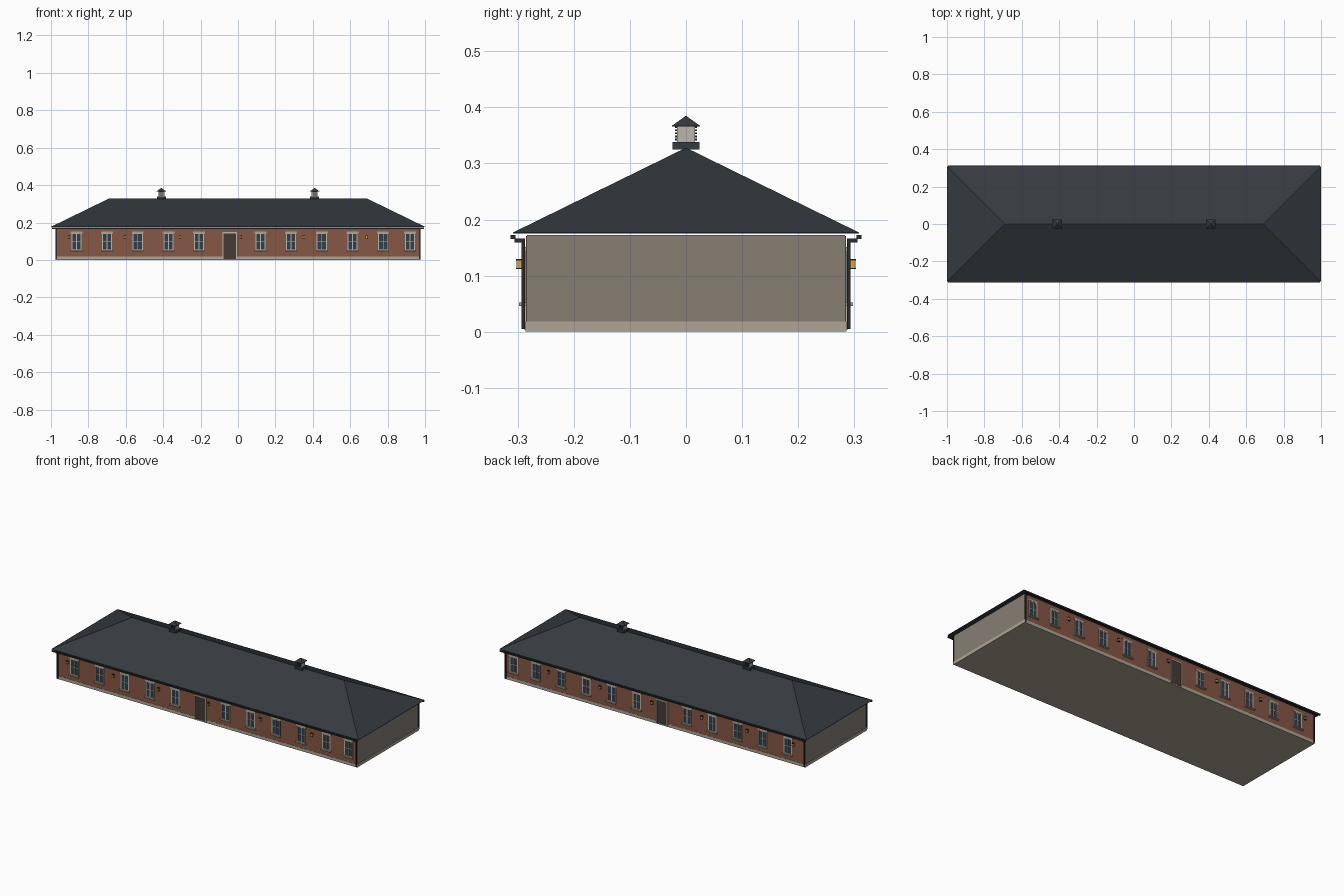
import bpy, bmesh

if "Cube" in bpy.data.objects:
    bpy.data.objects.remove(bpy.data.objects["Cube"])


def material(name, rgb):
    m = bpy.data.materials.new(name)
    m.diffuse_color = (*rgb, 1)
    m.use_nodes = True
    m.node_tree.nodes["Principled BSDF"].inputs["Base Color"].default_value = m.diffuse_color
    return m


BRICK = material("brick", (0.24, 0.095, 0.06))
WALL = material("plaster", (0.24, 0.21, 0.175))
STONE = material("stone", (0.42, 0.38, 0.30))
SLATE = material("slate", (0.035, 0.043, 0.05))
FRAME = material("cream_paint", (0.5, 0.47, 0.4))
GLASS = material("glass", (0.03, 0.05, 0.07))
DOOR = material("dark_wood", (0.06, 0.045, 0.035))
METAL = material("dark_metal", (0.025, 0.025, 0.025))
AMBER = material("amber", (0.75, 0.36, 0.07))


def finish(name, bm, mat, axes=""):
    bmesh.ops.recalc_face_normals(bm, faces=bm.faces)
    me = bpy.data.meshes.new(name)
    bm.to_mesh(me)
    bm.free()
    me.materials.append(mat)
    ob = bpy.data.objects.new(name, me)
    bpy.context.collection.objects.link(ob)
    if axes:
        mod = ob.modifiers.new("Mirror", 'MIRROR')
        mod.use_axis = ("x" in axes, "y" in axes, False)
        mod.use_mirror_merge = False
    return ob


def boxes(name, spans, mat, axes=""):
    """Each span is x0, x1, y0, y1, z0, z1."""
    bm = bmesh.new()
    for x0, x1, y0, y1, z0, z1 in spans:
        vs = bmesh.ops.create_cube(bm, size=1)["verts"]
        for v in vs:
            v.co = ((x0 + x1) / 2 + v.co.x * (x1 - x0),
                    (y0 + y1) / 2 + v.co.y * (y1 - y0),
                    (z0 + z1) / 2 + v.co.z * (z1 - z0))
    return finish(name, bm, mat, axes)


def hip(name, cx, hx, hy, z0, lip, z1, ridge, mat, axes=""):
    """Hipped roof with a thin vertical edge; ridge = half ridge length (0 = pyramid)."""
    bm = bmesh.new()
    loops = [[bm.verts.new((cx + sx * hx, sy * hy, z))
              for sx, sy in ((-1, -1), (1, -1), (1, 1), (-1, 1))] for z in (z0, z0 + lip)]
    low, up = loops
    a = bm.verts.new((cx - ridge, 0, z1))
    b = bm.verts.new((cx + ridge, 0, z1)) if ridge else a
    bm.faces.new(low)
    for i in range(4):
        j = (i + 1) % 4
        bm.faces.new((low[i], low[j], up[j], up[i]))
    for face in ((up[0], up[1], b, a), (up[1], up[2], b), (up[2], up[3], a, b), (up[3], up[0], a)):
        bm.faces.new(list(dict.fromkeys(face)))
    return finish(name, bm, mat, axes)


# Main shell, brick facing and plinth
boxes("wall_core", [(-0.975, 0.975, -0.283, 0.283, 0.001, 0.172)], WALL)
boxes("brick_facing", [(-0.974, 0.974, -0.285, -0.282, 0.016, 0.171)], BRICK, "y")
boxes("plinth", [(-0.9765, 0.9765, -0.2862, 0.2862, 0, 0.018)], STONE)

# Roof
hip("main_roof", 0, 1.0, 0.308, 0.175, 0.002, 0.328, 0.69, SLATE)

# Gutters and corner downpipes
boxes("gutter", [(-0.995, 0.995, -0.3125, -0.304, 0.165, 0.172)], METAL, "y")
boxes("downpipe", [(-0.975, -0.969, -0.293, -0.2865, 0.005, 0.163),
                   (-0.975, -0.969, -0.306, -0.2865, 0.159, 0.166)], METAL, "xy")

# Windows: even spacing with the door in the sixth bay
bays = [min(-0.864 + 0.164 * i, 0.92) for i in range(12)]
door_x = bays.pop(5)
frames, panes, sills, lintels = [], [], [], []
for x in bays:
    w, z0, z1 = 0.027, 0.052, 0.142
    panes.append((x - w, x + w, -0.2858, -0.284, z0, z1))
    for a, b in ((-w, -w + 0.005), (-0.002, 0.002), (w - 0.005, w)):
        frames.append((x + a, x + b, -0.2875, -0.284, z0, z1))
    for a, b in ((z0, z0 + 0.004), (0.0955, 0.0985), (z1 - 0.004, z1)):
        frames.append((x - w, x + w, -0.287, -0.284, a, b))
    sills.append((x - 0.032, x + 0.032, -0.298, -0.284, 0.046, 0.052))
    lintels.append((x - 0.032, x + 0.032, -0.288, -0.284, z1, 0.151))
boxes("window_glass", panes, GLASS, "y")
boxes("window_frames", frames, FRAME, "y")
boxes("window_sills", sills, STONE, "y")
boxes("window_lintels", lintels, STONE, "y")

# Door with surround
d = 0.033
boxes("door", [(door_x - d, door_x + d, -0.2872, -0.284, 0.006, 0.142)], DOOR, "y")
boxes("door_frame", [(door_x - d - 0.005, door_x - d, -0.289, -0.284, 0.004, 0.148),
                     (door_x + d, door_x + d + 0.005, -0.289, -0.284, 0.004, 0.148),
                     (door_x - d, door_x + d, -0.289, -0.284, 0.142, 0.148)], FRAME, "y")

# Wall lanterns
glow, caps = [], []
for x in (-0.905, -0.605, -0.31, 0.015, 0.352, 0.688):
    glow.append((x - 0.005, x + 0.005, -0.302, -0.293, 0.114, 0.127))
    caps.append((x - 0.006, x + 0.006, -0.303, -0.292, 0.127, 0.130))
    caps.append((x - 0.006, x + 0.006, -0.303, -0.292, 0.112, 0.114))
    caps.append((x - 0.003, x + 0.003, -0.293, -0.284, 0.119, 0.123))
boxes("lantern_glass", glow, AMBER, "y")
boxes("lantern_metal", caps, METAL, "y")

# Ridge cupolas with louvres
c = 0.41
boxes("cupola_base", [(c - 0.024, c + 0.024, -0.024, 0.024, 0.325, 0.338)], SLATE, "x")
boxes("cupola_body", [(c - 0.016, c + 0.016, -0.016, 0.016, 0.337, 0.368)], FRAME, "x")
boxes("cupola_louvres", [(c - 0.013, c + 0.013, -0.020, -0.015, z, z + 0.003)
                         for z in (0.341, 0.3465, 0.352, 0.3575, 0.363)], METAL, "xy")
hip("cupola_roof", c, 0.025, 0.025, 0.366, 0.001, 0.385, 0, SLATE, "x")
